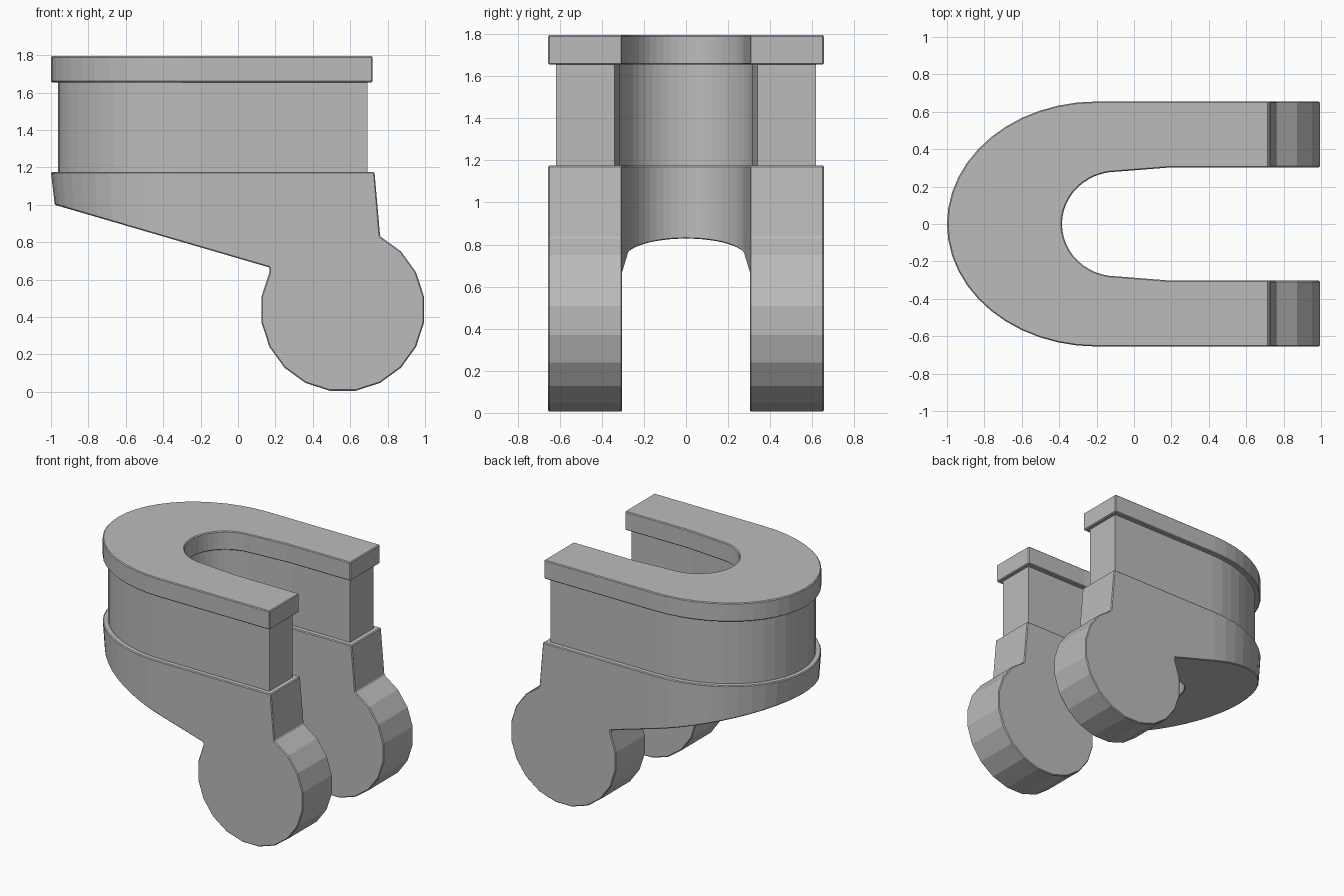
import bpy, bmesh, math

if "Cube" in bpy.data.objects:
    bpy.data.objects.remove(bpy.data.objects["Cube"])

STEPS = 24
grey = bpy.data.materials.new("mid grey")
grey.diffuse_color = (0.5, 0.5, 0.5, 1)
grey.use_nodes = True
grey.node_tree.nodes["Principled BSDF"].inputs["Base Color"].default_value = grey.diffuse_color


def horseshoe(end_x, inset=0.0):
    """Matching (outer, inner) points running round the U from front arm to back arm."""
    pairs = [((end_x, -0.655 + inset), (end_x, -0.303 - inset))]
    if end_x > 0.2:
        pairs.append(((0.168, -0.655 + inset), (0.2, -0.303 - inset)))
    for i in range(STEPS + 1):
        t = -math.pi / 2 + math.pi * i / STEPS
        c, s = math.cos(t), math.sin(t)
        pairs.append(((-0.2 - (0.8 - inset) * c, (0.655 - inset) * s),
                      (-0.09 - (0.295 + inset) * c, (0.28 + inset) * s)))
    tail = pairs[:-(STEPS + 1)]
    pairs += [((o[0], -o[1]), (n[0], -n[1])) for o, n in reversed(tail)]
    return pairs


def sweep(bm, pairs, bottom, top, caps=True, taper=0.0):
    """Solid U: bottom is a function giving the underside height at x."""
    rings = []
    for (ox, oy), (ix, iy) in pairs:
        bx = ox + taper * max(0, -0.2 - ox) / 0.8
        rings.append([bm.verts.new(p) for p in (
            (ox, oy, top), (ix, iy, top), (ix, iy, bottom(ix)), (bx, oy, bottom(bx)))])
    for a, b in zip(rings, rings[1:]):
        for k in range(4):
            m = (k + 1) % 4
            bm.faces.new((a[k], a[m], b[m], b[k]))
    if caps:
        bm.faces.new(rings[0])
        bm.faces.new(rings[-1])


def finish(bm, name, bevel):
    bmesh.ops.remove_doubles(bm, verts=bm.verts[:], dist=1e-4)
    bmesh.ops.recalc_face_normals(bm, faces=bm.faces[:])
    mesh = bpy.data.meshes.new(name)
    bm.to_mesh(mesh)
    bm.free()
    mesh.materials.append(grey)
    ob = bpy.data.objects.new(name, mesh)
    bpy.context.collection.objects.link(ob)
    if bevel:
        mod = ob.modifiers.new("soft edges", 'BEVEL')
        mod.width, mod.segments = bevel, 1
        mod.limit_method, mod.angle_limit = 'ANGLE', math.radians(40)


# Top rim
bm = bmesh.new()
sweep(bm, horseshoe(0.72), lambda x: 1.655, 1.795)
finish(bm, "top_rim", 0.006)

# Recessed middle band
bm = bmesh.new()
sweep(bm, horseshoe(0.692, 0.037), lambda x: 1.17, 1.66)
finish(bm, "middle_band", 0)

# Lower yoke: curved back with a sloping underside
NOTCH_X, NOTCH_Z, TOP = 0.1680, 0.665, 1.175
bm = bmesh.new()
sweep(bm, horseshoe(NOTCH_X),
      lambda x: NOTCH_Z + (NOTCH_X - x) * (1.0 - NOTCH_Z) / (NOTCH_X + 0.98),
      TOP, caps=False, taper=0.02)

# Arms with round 20-sided ends, open where they meet the curved back
R, CX, CZ = 0.44, 0.56, 0.44
profile = [(NOTCH_X, TOP), (0.73, TOP)]
for i in range(16):
    a = math.radians(63 - 18 * i)
    profile.append((CX + R * math.cos(a), CZ + R * math.sin(a)))
profile[-1] = (NOTCH_X, profile[-1][1])
profile.append((NOTCH_X, NOTCH_Z))
for side in (-1, 1):
    outer = [bm.verts.new((x, side * 0.655, z)) for x, z in profile]
    inner = [bm.verts.new((x, side * 0.303, z)) for x, z in profile]
    bm.faces.new(outer)
    bm.faces.new(inner)
    for k in range(len(profile) - 1):
        bm.faces.new((outer[k], outer[k + 1], inner[k + 1], inner[k]))
finish(bm, "lower_yoke", 0.006)
